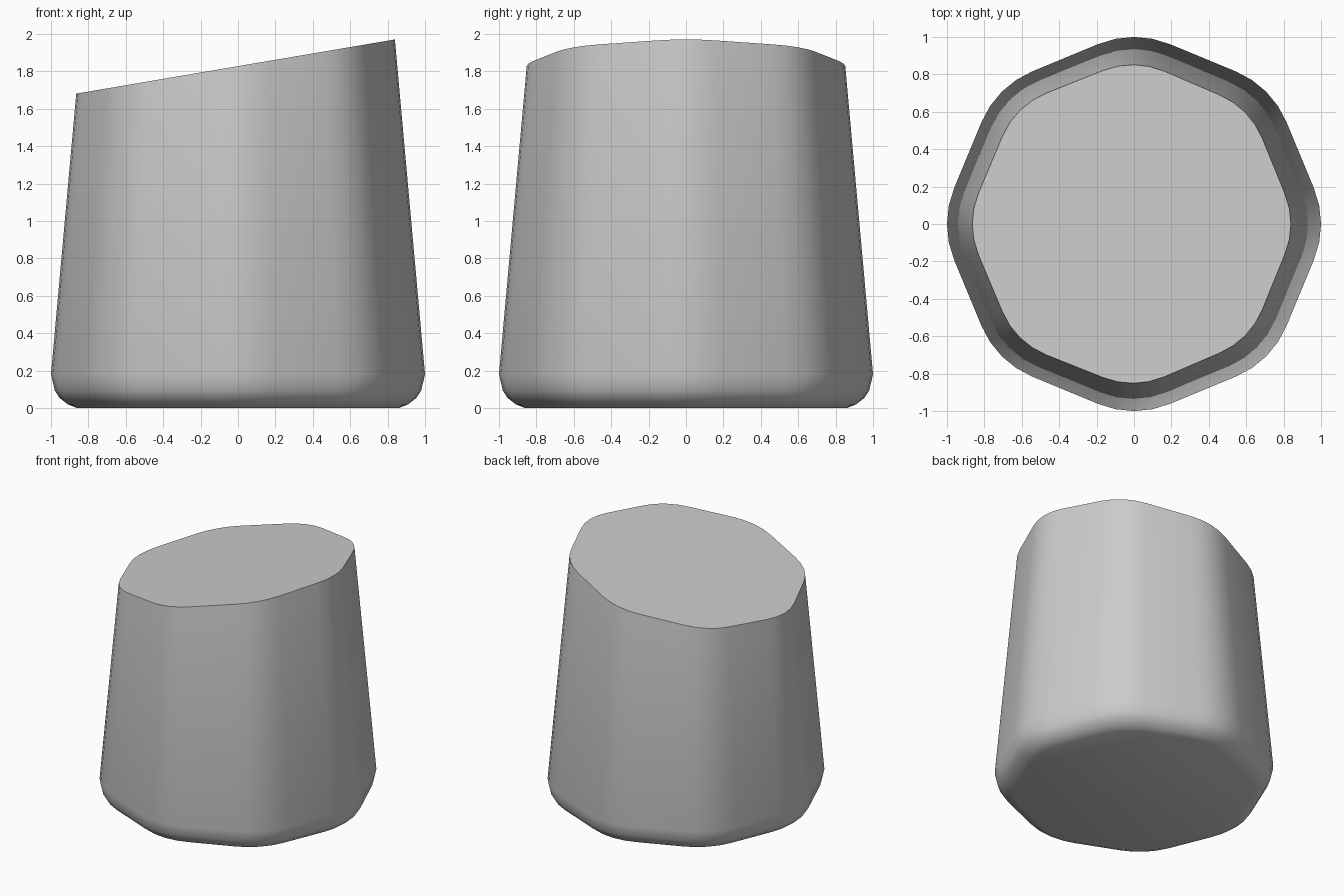
import bpy
import bmesh
from math import cos, sin, radians
from mathutils import Vector

cube = bpy.data.objects.get("Cube")
if cube:
    bpy.data.objects.remove(cube, do_unlink=True)

CORNER_RADIUS = 0.5
CORNER_STEPS = 4
TAPER = 0.09


def make_material(name, rgb):
    mat = bpy.data.materials.new(name)
    mat.use_nodes = True
    mat.diffuse_color = (*rgb, 1)
    mat.node_tree.nodes["Principled BSDF"].inputs["Base Color"].default_value = (*rgb, 1)
    return mat


def rounded_octagon():
    """Outline points of an octagon with softened corners, unit radius."""
    points = []
    for corner in range(8):
        mid = radians(45 * corner)
        centre = Vector((cos(mid), sin(mid))) * (1 - CORNER_RADIUS)
        for step in range(CORNER_STEPS + 1):
            a = mid + radians(45) * (step / CORNER_STEPS - 0.5)
            points.append(centre + Vector((cos(a), sin(a))) * CORNER_RADIUS)
    return points


outline = rounded_octagon()
bm = bmesh.new()

# Rounded foot rings: (scale, height)
rings = []
for scale, z in [(0.86, 0), (0.91, 0.02), (0.955, 0.055), (0.98, 0.095), (1, 0.18)]:
    rings.append([bm.verts.new((p.x * scale, p.y * scale, z)) for p in outline])

# Slanted rim: where the tapered wall meets the sloping top plane
rim = []
for p in outline:
    slope = 0.17 * p.x
    scale = (1 - TAPER * (1.828 - 0.18)) / (1 + TAPER * slope)
    rim.append(bm.verts.new((p.x * scale, p.y * scale, 1.828 + slope * scale)))
rings.append(rim)

# Walls and flat caps
count = len(outline)
for low, high in zip(rings, rings[1:]):
    for i in range(count):
        j = (i + 1) % count
        bm.faces.new((low[i], low[j], high[j], high[i]))
bm.faces.new(list(reversed(rings[0])))
bm.faces.new(rim)

mesh = bpy.data.meshes.new("tapered_block")
bm.to_mesh(mesh)
bm.free()
block = bpy.data.objects.new("tapered_block", mesh)
bpy.context.collection.objects.link(block)
mesh.materials.append(make_material("plain grey", (0.6, 0.6, 0.6)))

# Smooth walls with crisp rim
bpy.ops.object.select_all(action="DESELECT")
block.select_set(True)
bpy.context.view_layer.objects.active = block
bpy.ops.object.shade_smooth_by_angle(angle=radians(35))
